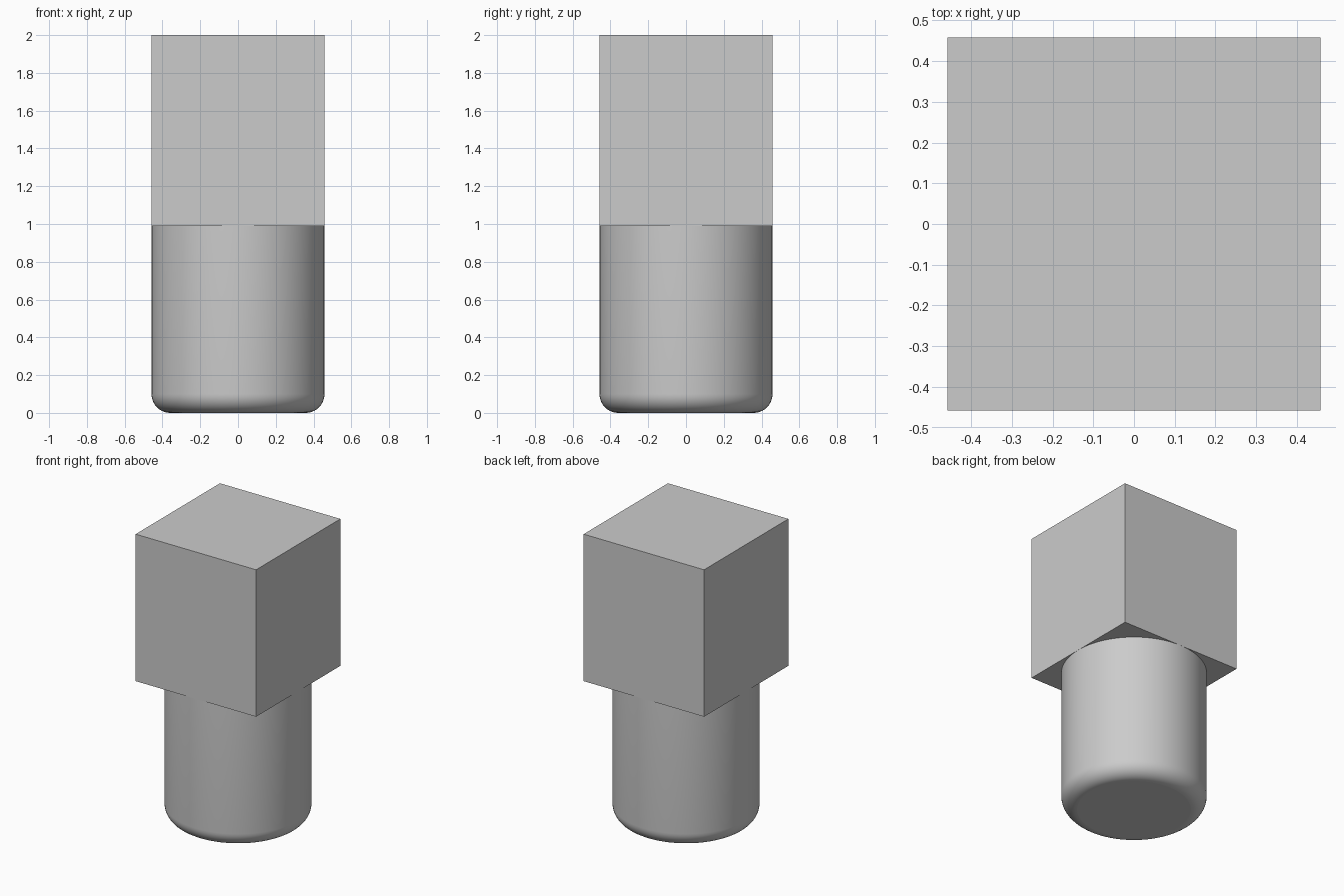
import bpy, bmesh, math

if "Cube" in bpy.data.objects:
    bpy.data.objects.remove(bpy.data.objects["Cube"])

HALF = 0.458      # half width of the head and radius of the shank
SEAM = 0.99       # height where shank meets head
FILLET = 0.1

grey = bpy.data.materials.new("plain grey")
grey.diffuse_color = (0.6, 0.6, 0.6, 1)
grey.use_nodes = True
grey.node_tree.nodes["Principled BSDF"].inputs["Base Color"].default_value = grey.diffuse_color


def finish(bm, name):
    bmesh.ops.recalc_face_normals(bm, faces=bm.faces)
    mesh = bpy.data.meshes.new(name)
    bm.to_mesh(mesh)
    bm.free()
    mesh.materials.append(grey)
    obj = bpy.data.objects.new(name, mesh)
    bpy.context.collection.objects.link(obj)
    return obj


# Square head block
bm = bmesh.new()
bmesh.ops.create_cube(bm, size=1)
for v in bm.verts:
    v.co.x *= 2 * HALF
    v.co.y *= 2 * HALF
    v.co.z = SEAM if v.co.z < 0 else 2.0
finish(bm, "square_head")

# Round shank with a filleted bottom edge, open where it joins the head
SEGMENTS, STEPS = 96, 10
profile = [(HALF - FILLET + FILLET * math.sin(a), FILLET - FILLET * math.cos(a))
           for a in (i * math.pi / 2 / STEPS for i in range(STEPS + 1))]
profile.append((HALF, SEAM))
bm = bmesh.new()
rings = [[bm.verts.new((r * math.cos(2 * math.pi * k / SEGMENTS),
                        r * math.sin(2 * math.pi * k / SEGMENTS), z))
          for k in range(SEGMENTS)] for r, z in profile]
bm.faces.new(rings[0])
for low, high in zip(rings, rings[1:]):
    for k in range(SEGMENTS):
        n = (k + 1) % SEGMENTS
        bm.faces.new((low[k], low[n], high[n], high[k]))
shank = finish(bm, "round_shank")

# Smooth the round walls, keep the bottom disc flat
for face in shank.data.polygons:
    face.use_smooth = len(face.vertices) == 4
